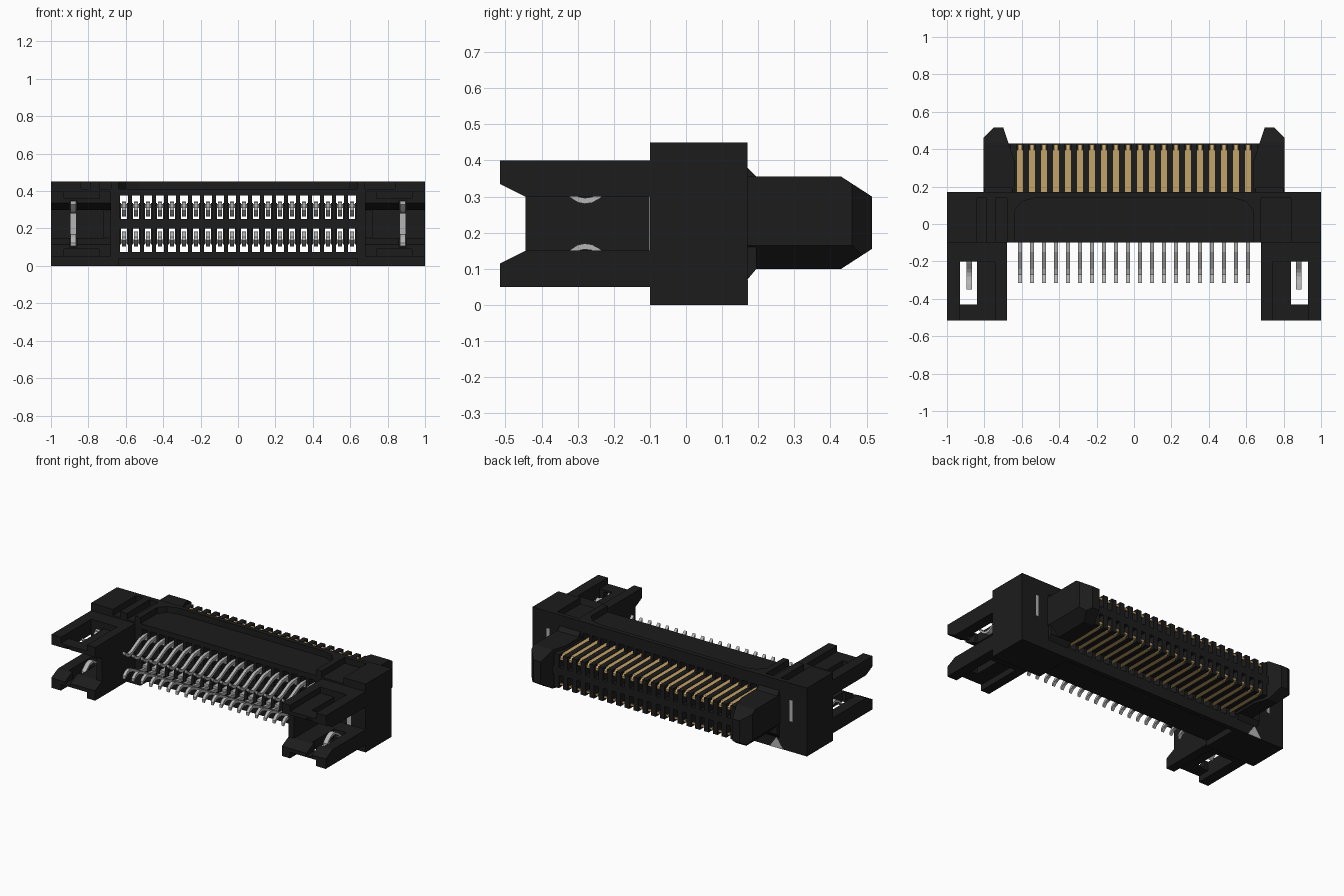
import bpy, bmesh
from mathutils import Vector

if "Cube" in bpy.data.objects:
    bpy.data.objects.remove(bpy.data.objects["Cube"])


def material(name, rgb):
    m = bpy.data.materials.new(name)
    m.diffuse_color = (*rgb, 1)
    m.use_nodes = True
    m.node_tree.nodes["Principled BSDF"].inputs["Base Color"].default_value = m.diffuse_color
    return m


BLACK = material("black_plastic", (0.0115, 0.0115, 0.0115))
GREY = material("grey_metal", (0.46, 0.46, 0.46))
GOLD = material("gold_contact", (0.56, 0.37, 0.135))
MID = 0.225          # height of the symmetry plane between the two rows
PITCH, COUNT = 0.0642, 20


def finish(name, bm, mat):
    bmesh.ops.recalc_face_normals(bm, faces=bm.faces)
    me = bpy.data.meshes.new(name)
    bm.to_mesh(me)
    bm.free()
    me.materials.append(mat)
    ob = bpy.data.objects.new(name, me)
    bpy.context.collection.objects.link(ob)
    return ob


def prism(bm, pts, lo, hi, axis="x"):
    """Extrude a (y, z), (x, z) or (x, y) profile along the named axis."""
    def place(p, t):
        return {"x": (t, *p), "y": (p[0], t, p[1]), "z": (*p, t)}[axis]
    lo, hi = sorted((lo, hi))
    a = [bm.verts.new(place(p, lo)) for p in pts]
    b = [bm.verts.new(place(p, hi)) for p in pts]
    faces = [bm.faces.new(a), bm.faces.new(b[::-1])]
    for i in range(len(pts)):
        j = (i + 1) % len(pts)
        faces.append(bm.faces.new((a[i], b[i], b[j], a[j])))
    bmesh.ops.recalc_face_normals(bm, faces=faces)


def box(bm, x0, x1, y0, y1, z0, z1):
    prism(bm, [(y0, z0), (y1, z0), (y1, z1), (y0, z1)], x0, x1)


def flip(pts):
    return [(y, 2 * MID - z) for y, z in pts]


def strip(bm, path, x, w, t):
    """Bent flat strip following a (y, z) path."""
    up = [(y, z + t / 2) for y, z in path]
    down = [(y, z - t / 2) for y, z in path]
    prism(bm, up + down[::-1], x - w / 2, x + w / 2)


def cut(bm, co, normal):
    geom = bm.verts[:] + bm.edges[:] + bm.faces[:]
    res = bmesh.ops.bisect_plane(bm, geom=geom, plane_co=co,
                                 plane_no=Vector(normal), clear_outer=True)
    edges = [e for e in res["geom_cut"] if isinstance(e, bmesh.types.BMEdge)]
    bmesh.ops.contextual_create(bm, geom=edges)


# Housing: end blocks, recessed slabs above and below the rows, rear rims
bm = bmesh.new()
for s in (-1, 1):
    box(bm, s * 0.64, s, -0.10, 0.17, 0, 0.41)
    box(bm, s * 0.64, s * 0.68, -0.10, 0.14, 0.41, 0.45)
    box(bm, s * 0.84, s, -0.10, 0.14, 0.41, 0.45)
    corner = [(s * 0.64, 0.07), (s * 0.64, 0.14), (s * 0.53, 0.14), (s * 0.60, 0.12)]
    prism(bm, corner, 0.41, 0.45, "z")
box(bm, -0.79, -0.74, -0.10, 0.14, 0.41, 0.45)
box(bm, -1, 1, 0.14, 0.17, 0.41, 0.45)
box(bm, -0.64, 0.64, 0.14, 0.17, 0, 0.04)
box(bm, -0.64, 0.64, -0.10, 0.17, 0.376, 0.41)
box(bm, -0.64, 0.64, -0.10, 0.17, 0.04, 0.074)
finish("housing", bm, BLACK)

# Comb of ribs running through the housing and out of the back
bm = bmesh.new()
box(bm, -0.67, 0.67, -0.10, 0.43, 0.20, 0.25)
for i in range(COUNT + 1):
    x = (i - COUNT / 2) * PITCH
    box(bm, x - 0.011, x + 0.011, -0.10, 0.17, 0.074, 0.376)
    box(bm, x - 0.017, x + 0.017, 0.17, 0.43, 0.115, 0.335)
finish("contact_comb", bm, BLACK)

# Guide posts at the back, tapered and chamfered
post = [(0.17, 0.10), (0.43, 0.10), (0.515, 0.155), (0.515, 0.30), (0.43, 0.355), (0.17, 0.355)]
collar = [(0.17, 0.07), (0.195, 0.10), (0.195, 0.355), (0.17, 0.38)]
for side, s in (("left", -1), ("right", 1)):
    bm = bmesh.new()
    prism(bm, post, s * 0.64, s * 0.805)
    cut(bm, (s * 0.805, 0.46, 0), (s, 1, 0))
    cut(bm, (s * 0.67, 0.43, 0), (-s * 0.09, 0.03, 0))
    cut(bm, (s * 0.805, 0, 0.165), (s, 0, -1))
    prism(bm, collar, s * 0.65, s * 0.80)
    finish(f"guide_post_{side}", bm, BLACK)

# Latch arms: full-height rails, a shallow channel between, a window and a tip slot
TOP, FLOOR = 0.40, 0.36
rail = [(-0.515, 0.335), (-0.515, TOP), (-0.10, TOP), (-0.10, 0.30), (-0.445, 0.30)]
channel = [(-0.515, 0.335), (-0.515, FLOOR), (-0.20, FLOOR), (-0.20, TOP),
           (-0.10, TOP), (-0.10, 0.30), (-0.445, 0.30)]
tip = [(-0.515, 0.335), (-0.515, FLOOR), (-0.43, FLOOR), (-0.43, 0.30), (-0.445, 0.30)]
tip_bridge = [(-0.515, 0.348), (-0.515, FLOOR), (-0.43, FLOOR), (-0.43, 0.348)]
root = [(-0.20, 0.30), (-0.20, TOP), (-0.10, TOP), (-0.10, 0.30)]
layout = [(rail, 0.68, 0.74), (channel, 0.74, 0.84), (tip, 0.84, 0.86), (tip_bridge, 0.86, 0.90),
          (tip, 0.90, 0.93), (root, 0.84, 0.93), (rail, 0.93, 1.0)]
for side, s in (("left", -1), ("right", 1)):
    bm = bmesh.new()
    for f in (list, flip):
        for profile, x0, x1 in layout:
            prism(bm, f(profile), s * x0, s * x1)
    box(bm, s * 0.68, s * 0.72, -0.445, -0.10, 0.15, 0.30)
    finish(f"latch_arms_{side}", bm, BLACK)

    # Forked metal spring inside the arms, showing as a slit at the back
    bm = bmesh.new()
    leaf = [(-0.19, 0.342), (-0.22, 0.318), (-0.24, 0.302), (-0.26, 0.291), (-0.28, 0.288),
            (-0.30, 0.292), (-0.32, 0.305), (-0.35, 0.335)]
    for f in (list, flip):
        strip(bm, f(leaf), s * 0.88, 0.03, 0.016)
        strip(bm, f([(-0.19, 0.342), (-0.21, 0.33)]), s * 0.88, 0.03, 0.02)
    box(bm, s * 0.865, s * 0.895, -0.102, -0.10, 0.15, 0.30)
    box(bm, s * 0.875, s * 0.895, 0.168, 0.171, 0.20, 0.34)
    finish(f"latch_spring_{side}", bm, GREY)

# Spring pins at the front and flat contacts at the back, in two rows
pin = [(-0.315, 0.305), (-0.295, 0.285), (-0.27, 0.275), (-0.24, 0.282), (-0.20, 0.303),
       (-0.15, 0.328), (-0.10, 0.335), (0.10, 0.322)]
for row, f in (("upper", list), ("lower", flip)):
    pins, pads = bmesh.new(), bmesh.new()
    for i in range(COUNT):
        x = (i - (COUNT - 1) / 2) * PITCH
        strip(pins, f(pin), x, 0.02, 0.02)
        strip(pins, f([(-0.10, 0.318), (0.10, 0.318)]), x, 0.032, 0.018)
        strip(pads, f([(0.10, 0.322), (0.395, 0.322)]), x, 0.031, 0.018)
        strip(pads, f([(0.395, 0.322), (0.425, 0.308)]), x, 0.020, 0.016)
    finish(f"{row}_pins", pins, GREY)
    finish(f"{row}_contacts", pads, GOLD)

# Small triangular mark on the back face
bm = bmesh.new()
prism(bm, [(-0.83, 0.0), (-0.73, 0.0), (-0.78, 0.07)], 0.168, 0.172, "y")
finish("corner_mark", bm, GREY)
